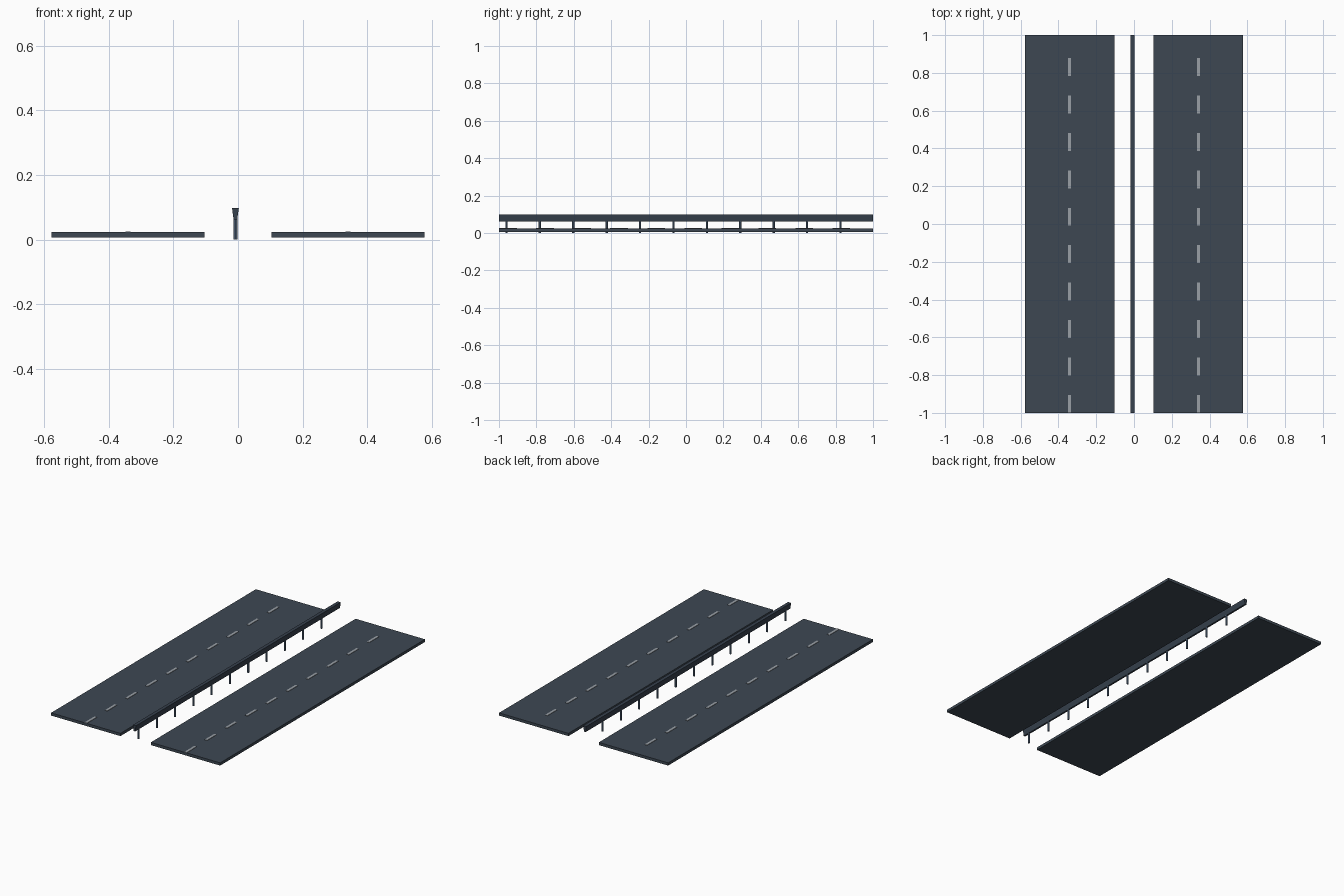
import bpy, bmesh, math

if "Cube" in bpy.data.objects:
    bpy.data.objects.remove(bpy.data.objects["Cube"])


def material(name, rgb):
    m = bpy.data.materials.new(name)
    m.diffuse_color = (*rgb, 1.0)
    m.use_nodes = True
    m.node_tree.nodes["Principled BSDF"].inputs["Base Color"].default_value = m.diffuse_color
    return m


ASPHALT = material("asphalt", (0.047, 0.064, 0.086))
PAINT = material("lane paint", (0.32, 0.35, 0.38))
RAIL = material("rail dark steel", (0.037, 0.052, 0.074))
POST = material("post blue steel", (0.105, 0.165, 0.255))


def add_object(name, bm, mat):
    bmesh.ops.recalc_face_normals(bm, faces=bm.faces)
    me = bpy.data.meshes.new(name)
    bm.to_mesh(me)
    bm.free()
    me.materials.append(mat)
    ob = bpy.data.objects.new(name, me)
    bpy.context.collection.objects.link(ob)
    return ob


def add_box(bm, x0, x1, y0, y1, z0, z1):
    vs = bmesh.ops.create_cube(bm, size=1)["verts"]
    for v in vs:
        v.co.x = x1 if v.co.x > 0 else x0
        v.co.y = y1 if v.co.y > 0 else y0
        v.co.z = z1 if v.co.z > 0 else z0


# Two carriageways, each with a broken centre line
for side, s in (("left", -1), ("right", 1)):
    mid = 0.341 * s
    bm = bmesh.new()
    add_box(bm, mid - 0.237, mid + 0.237, -1, 1, 0.006, 0.023)
    add_object(side + "_road", bm, ASPHALT)

    bm = bmesh.new()
    for i in range(10):
        y = 0.878 - 0.198 * i
        add_box(bm, mid - 0.008, mid + 0.008, max(y - 0.095, -1), y, 0.022, 0.0255)
    add_object(side + "_lane_dashes", bm, PAINT)

# Central guard rail: tapered profile extruded along the road
CX = -0.008
profile = [(-0.0055, 0.062), (0.0055, 0.062), (0.0095, 0.090),
           (0.0105, 0.098), (-0.0105, 0.098), (-0.0095, 0.090)]
bm = bmesh.new()
face = bm.faces.new([bm.verts.new((CX + x, -1, z)) for x, z in profile])
ext = bmesh.ops.extrude_face_region(bm, geom=[face], use_keep_orig=True)["geom"]
for v in ext:
    if isinstance(v, bmesh.types.BMVert):
        v.co.y = 1
add_object("guard_rail", bm, RAIL)

# Rail posts
bm = bmesh.new()
for i in range(11):
    vs = bmesh.ops.create_cone(bm, cap_ends=True, segments=8, radius1=0.006,
                               radius2=0.006, depth=0.064)["verts"]
    bmesh.ops.translate(bm, verts=vs, vec=(CX, -0.96 + 0.1786 * i, 0.032))
add_object("rail_posts", bm, POST)
